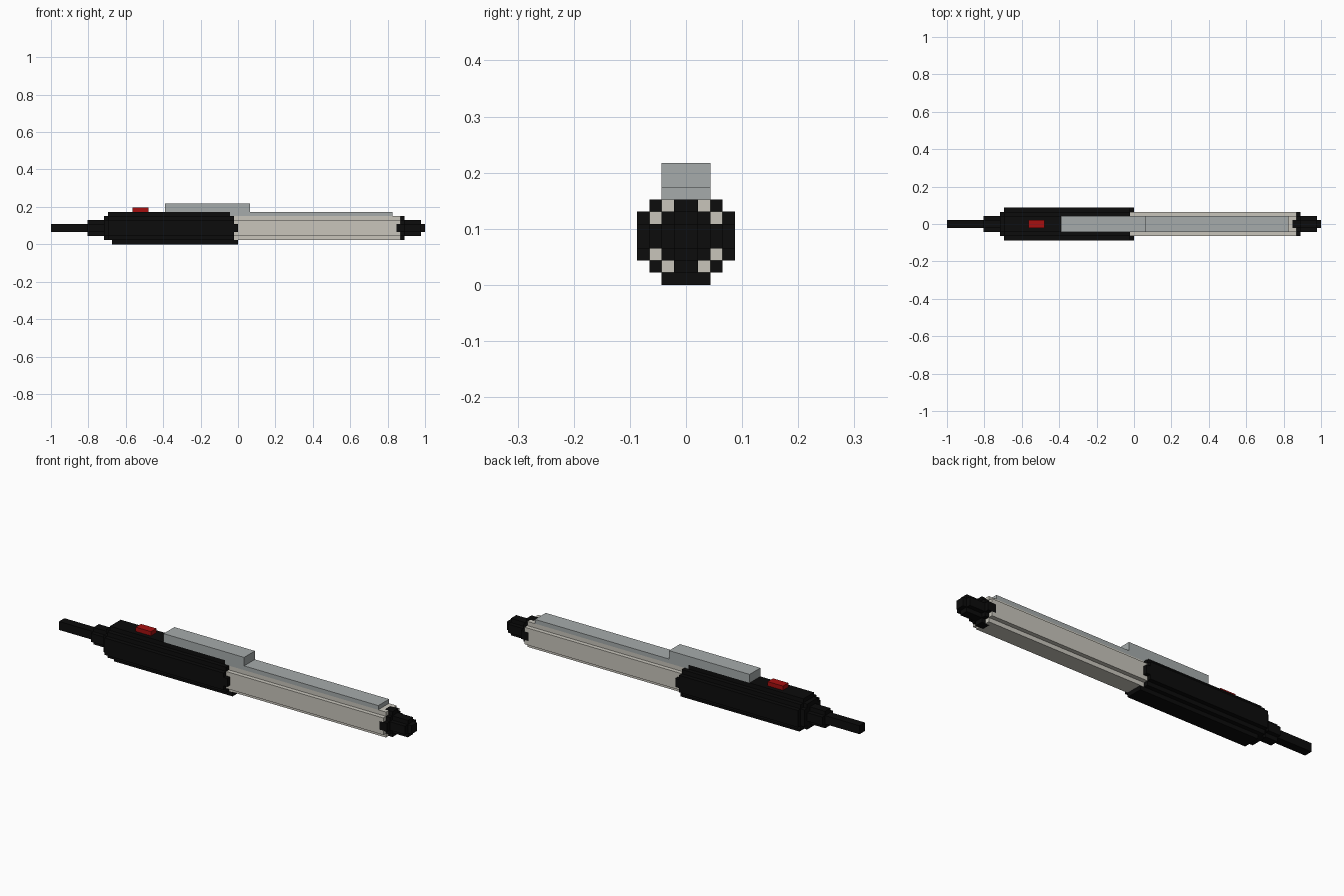
import bpy, bmesh
from mathutils import Vector

if "Cube" in bpy.data.objects:
    bpy.data.objects.remove(bpy.data.objects["Cube"])

U = 2 / 92  # size of one block; the model is 92 blocks long

# Stepped round sections: half widths of each row of blocks, bottom to top
ROUND8 = [2, 3, 4, 4, 4, 4, 3, 2]
ROUND6 = [2, 3, 3, 3, 3, 2]
ROUND4 = [1, 2, 2, 1]
DIAMOND6 = [1, 2, 3, 3, 2, 1]


def section(x0, x1, z0, rows):
    """Blocks of a section swept along x."""
    return {(x, y, z0 + i) for x in range(x0, x1)
            for i, w in enumerate(rows) for y in range(-w, w)}


def material(name, rgb):
    m = bpy.data.materials.new(name)
    m.diffuse_color = (*rgb, 1)
    m.use_nodes = True
    m.node_tree.nodes["Principled BSDF"].inputs["Base Color"].default_value = m.diffuse_color
    return m


black = material("black rubber", (0.0035, 0.0035, 0.0035))
cream = material("warm light grey", (0.58, 0.56, 0.50))
steel = material("steel grey", (0.38, 0.41, 0.41))
red = material("red", (0.38, 0.005, 0.005))

# Rear cap, with its diamond collar set into the end of the barrel
cap = (section(39, 41, 1, DIAMOND6) | section(41, 45, 2, ROUND4)
       | section(45, 46, 3, [1, 1]))
# Light barrel
barrel = section(-1, 40, 1, ROUND6) - cap
# Grip with a notched edge where it meets the barrel
grip = (section(-33, -32, 1, ROUND6)
        | section(-32, -31, 1, ROUND8[1:])
        | section(-31, -2, 0, ROUND8)
        | section(-2, -1, 0, ROUND8[:-1])
        | (section(-1, 0, 0, [1, 0, 0, 4, 4]) - barrel)
        | section(-1, 0, 0, [2]))
# Nose and tip
nose = section(-37, -33, 2, ROUND4)
tip = section(-46, -37, 3, [1, 1])
# Top rail and raised clip
rail = section(-2, 38, 7, [2])
clip = section(-18, 3, 8, [2, 2])
# Button
button = section(-26, -22, 8, [1])

parts = [("grip", grip, black), ("nose", nose, black), ("tip", tip, black),
         ("barrel", barrel, cream), ("end_cap", cap, black),
         ("rail", rail, steel), ("clip", clip, steel), ("button", button, red)]
filled = set().union(*(p[1] for p in parts))


def build(name, blocks, mat):
    """Skin the exposed sides of the blocks, then merge flat regions."""
    bm = bmesh.new()
    for b in blocks:
        for axis in range(3):
            for side in (0, 1):
                n = list(b)
                n[axis] += 2 * side - 1
                if tuple(n) in filled:
                    continue
                a, c = (axis + 1) % 3, (axis + 2) % 3
                quad = []
                for da, dc in ((0, 0), (1, 0), (1, 1), (0, 1)):
                    p = list(b)
                    p[axis] += side
                    p[a] += da
                    p[c] += dc
                    quad.append(bm.verts.new(Vector(p) * U))
                bm.faces.new(quad if side else quad[::-1])
    bmesh.ops.remove_doubles(bm, verts=bm.verts, dist=U * 0.01)
    bmesh.ops.dissolve_limit(bm, angle_limit=0.01, verts=bm.verts, edges=bm.edges)
    me = bpy.data.meshes.new(name)
    bm.to_mesh(me)
    bm.free()
    me.materials.append(mat)
    bpy.context.collection.objects.link(bpy.data.objects.new(name, me))


for part in parts:
    build(*part)
